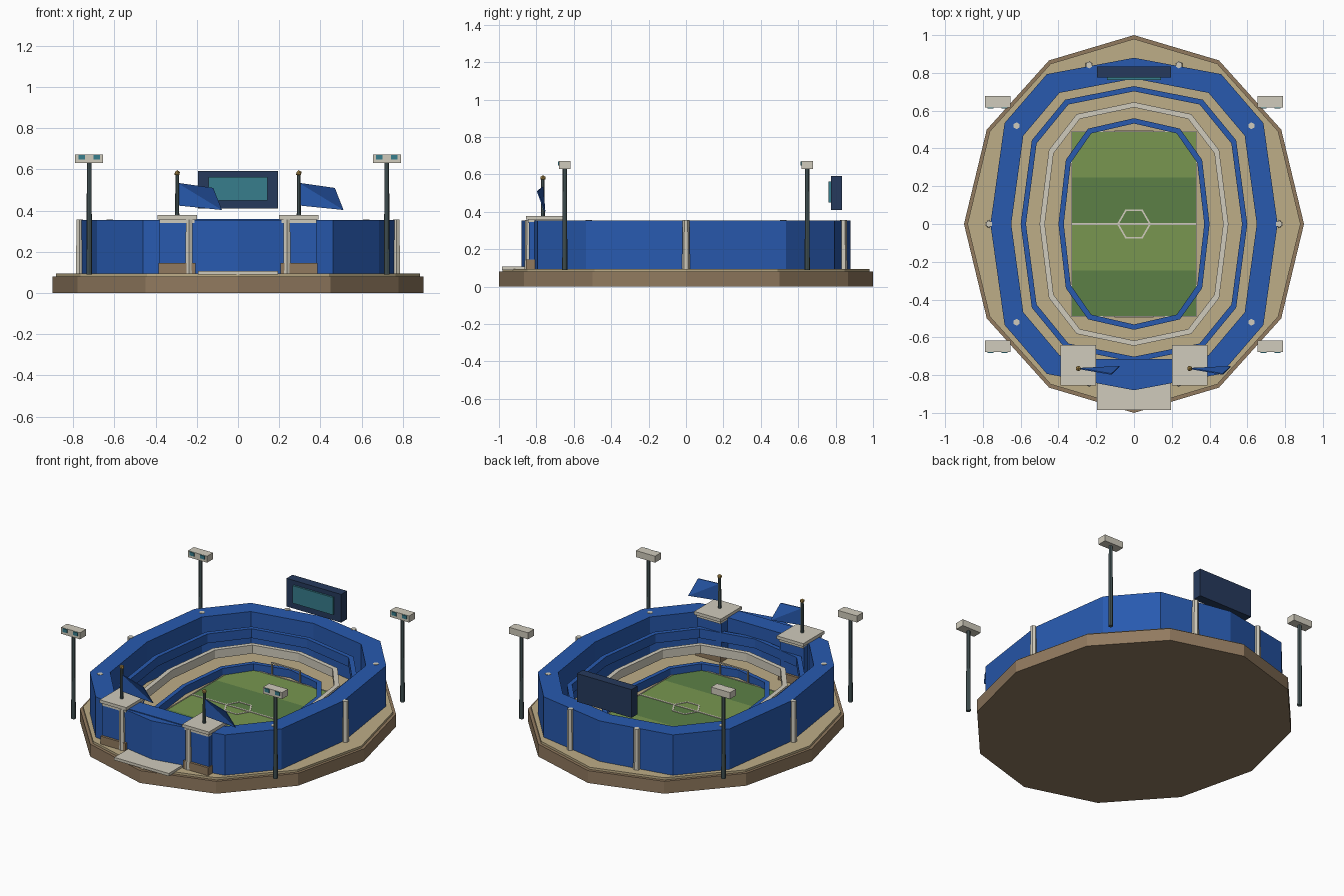
import bpy, bmesh
from math import sin, cos, radians, copysign, pi
from mathutils import Matrix

if "Cube" in bpy.data.objects:
    bpy.data.objects.remove(bpy.data.objects["Cube"])


def mat(name, r, g, b):
    m = bpy.data.materials.new(name)
    lin = [((c / 255 + 0.055) / 1.055) ** 2.4 if c > 10 else c / 3300 for c in (r, g, b)]
    m.diffuse_color = (*lin, 1)
    m.use_nodes = True
    m.node_tree.nodes["Principled BSDF"].inputs["Base Color"].default_value = m.diffuse_color
    return m


BLUE = mat("blue", 40, 90, 175)
NAVY = mat("navy", 38, 58, 92)
TEAL = mat("teal", 55, 125, 140)
TAN = mat("tan", 190, 173, 135)
BROWN = mat("brown", 145, 122, 95)
STONE = mat("stone", 208, 203, 188)
STEEL = mat("steel", 80, 98, 100)
GOLD = mat("gold", 185, 150, 80)
GRASS_A = mat("grass_dark", 92, 128, 70)
GRASS_B = mat("grass_light", 120, 150, 80)


def finish(name, bm, material):
    bmesh.ops.recalc_face_normals(bm, faces=bm.faces[:])
    me = bpy.data.meshes.new(name)
    bm.to_mesh(me)
    bm.free()
    me.materials.append(material)
    ob = bpy.data.objects.new(name, me)
    bpy.context.collection.objects.link(ob)
    return ob


def box(name, x, y, z, material):
    bm = bmesh.new()
    size = (x[1] - x[0], y[1] - y[0], z[1] - z[0])
    mid = ((x[0] + x[1]) / 2, (y[0] + y[1]) / 2, (z[0] + z[1]) / 2)
    bmesh.ops.create_cube(bm, size=1, matrix=Matrix.Translation(mid) @ Matrix.Diagonal((*size, 1)))
    return finish(name, bm, material)


def post(name, x, y, z0, z1, r0, r1, material, sides=8):
    bm = bmesh.new()
    bmesh.ops.create_cone(bm, cap_ends=True, segments=sides, radius1=r0, radius2=r1,
                          depth=z1 - z0, matrix=Matrix.Translation((x, y, (z0 + z1) / 2)))
    return finish(name, bm, material)


def oval(rx, ry, power, n):
    pts = []
    for i in range(n):
        c, s = round(cos(2 * pi * i / n), 6), round(sin(2 * pi * i / n), 6)
        pts.append((copysign(abs(c) ** power, c) * rx, copysign(abs(s) ** power, s) * ry))
    return pts


def slab(name, rx, ry, z0, z1, material):
    bm = bmesh.new()
    lo = [bm.verts.new((x, y, z0)) for x, y in oval(rx, ry, 1, 12)]
    face = bm.faces.new(lo)
    ext = bmesh.ops.extrude_face_region(bm, geom=[face], use_keep_orig=True)
    bmesh.ops.translate(bm, vec=(0, 0, z1 - z0),
                        verts=[v for v in ext["geom"] if isinstance(v, bmesh.types.BMVert)])
    return finish(name, bm, material)


def ring(name, rx, ry, width, z0, z1, material, power=0.72, n=12):
    bm = bmesh.new()
    loops = []
    for w, z in ((0, z0), (0, z1), (width, z1), (width, z0)):
        loops.append([bm.verts.new((x, y, z)) for x, y in oval(rx - w, ry - w, power, n)])
    for a, b in zip(loops, loops[1:] + loops[:1]):
        for i in range(n):
            j = (i + 1) % n
            bm.faces.new((a[i], a[j], b[j], b[i]))
    return finish(name, bm, material)


# Base plinth and paved floor
slab("plinth", 0.9, 1.0, 0, 0.08, BROWN)
slab("paving", 0.882, 0.98, 0.08, 0.094, TAN)

# Outer wall and seating tiers
ring("outer_wall", 0.76, 0.88, 0.11, 0.09, 0.355, BLUE)
ring("upper_tier", 0.6, 0.73, 0.028, 0.22, 0.28, BLUE)
ring("middle_tier", 0.5, 0.645, 0.028, 0.165, 0.22, STONE)
ring("lower_tier", 0.4, 0.56, 0.028, 0.09, 0.145, BLUE)

# Wall columns
for i in range(10):
    a = radians(36 * i)
    post("wall_column", 0.768 * cos(a), 0.885 * sin(a), 0.09, 0.357, 0.021, 0.018, STONE, 6)

# Pitch stripes and markings
for i in range(4):
    y = -0.49 + 0.245 * i
    box("pitch_stripe", (-0.33, 0.33), (y, y + 0.245), (0.09, 0.101), GRASS_B if i % 2 else GRASS_A)
box("halfway_line", (-0.33, 0.33), (-0.005, 0.005), (0.1, 0.104), STONE)
ring("centre_circle", 0.09, 0.09, 0.01, 0.1, 0.104, STONE, 1, 6)
for s in (-1, 1):
    box("side_line", (s * 0.33 - 0.003, s * 0.33 + 0.003), (-0.49, 0.49), (0.095, 0.104), STONE)
    box("end_line", (-0.33, 0.33), (s * 0.49 - 0.003, s * 0.49 + 0.003), (0.095, 0.104), STONE)
    # Goals
    for x in (-0.1, 0.1):
        box("goal_post", (x - 0.004, x + 0.004), (s * 0.49 - 0.004, s * 0.49 + 0.004), (0.1, 0.185), STONE)
    box("goal_bar", (-0.104, 0.104), (s * 0.49 - 0.004, s * 0.49 + 0.004), (0.177, 0.185), STONE)

# Entrance
box("entrance_path", (-0.195, 0.195), (-0.985, -0.84), (0.09, 0.108), STONE)
box("gate_lintel", (-0.205, 0.205), (-0.83, -0.715), (0.26, 0.36), BLUE)
for s in (-1, 1):
    c = s * 0.295
    box("gate_base", (c - 0.09, c + 0.09), (-0.855, -0.645), (0.09, 0.145), BROWN)
    box("gate_tower", (c - 0.085, c + 0.085), (-0.84, -0.66), (0.145, 0.345), BLUE)
    box("gate_cap_lower", (c - 0.085, c + 0.085), (-0.845, -0.65), (0.34, 0.36), STONE)
    box("gate_cap", (c - 0.095, c + 0.095), (-0.855, -0.64), (0.358, 0.378), STONE)
    # Flagpole, finial and flag
    post("flagpole", c, -0.765, 0.375, 0.575, 0.01, 0.009, STEEL)
    bm = bmesh.new()
    bmesh.ops.create_icosphere(bm, subdivisions=1, radius=0.015,
                               matrix=Matrix.Translation((c, -0.765, 0.581)))
    finish("finial", bm, GOLD)
    bm = bmesh.new()
    quad = [(0, -0.765, 0.535), (0.175, -0.795, 0.51), (0.217, -0.755, 0.403), (0, -0.765, 0.425)]
    front = [bm.verts.new((c + x, y - 0.003, z)) for x, y, z in quad]
    back = [bm.verts.new((c + x, y + 0.003, z)) for x, y, z in quad]
    for i, j, k in ((0, 1, 2), (0, 2, 3)):
        bm.faces.new((front[i], front[j], front[k]))
        bm.faces.new((back[k], back[j], back[i]))
    for i in range(4):
        j = (i + 1) % 4
        bm.faces.new((front[i], back[i], back[j], front[j]))
    finish("flag", bm, BLUE)

# Scoreboard
box("scoreboard", (-0.195, 0.195), (0.775, 0.835), (0.41, 0.592), NAVY)
box("scoreboard_screen", (-0.143, 0.143), (0.763, 0.78), (0.45, 0.563), TEAL)

# Floodlights
for sx in (-1, 1):
    for sy in (-1, 1):
        x, y = sx * 0.722, sy * 0.648
        post("floodlight_pole", x, y, 0.09, 0.64, 0.014, 0.011, STEEL)
        box("floodlight_head", (x - 0.068, x + 0.068), (y - 0.03, y + 0.03), (0.63, 0.672), STONE)
        for d in (-0.037, 0.037):
            box("floodlight_lamp", (x + d - 0.016, x + d + 0.016), (y - 0.036, y - 0.028),
                (0.648, 0.67), TEAL)
